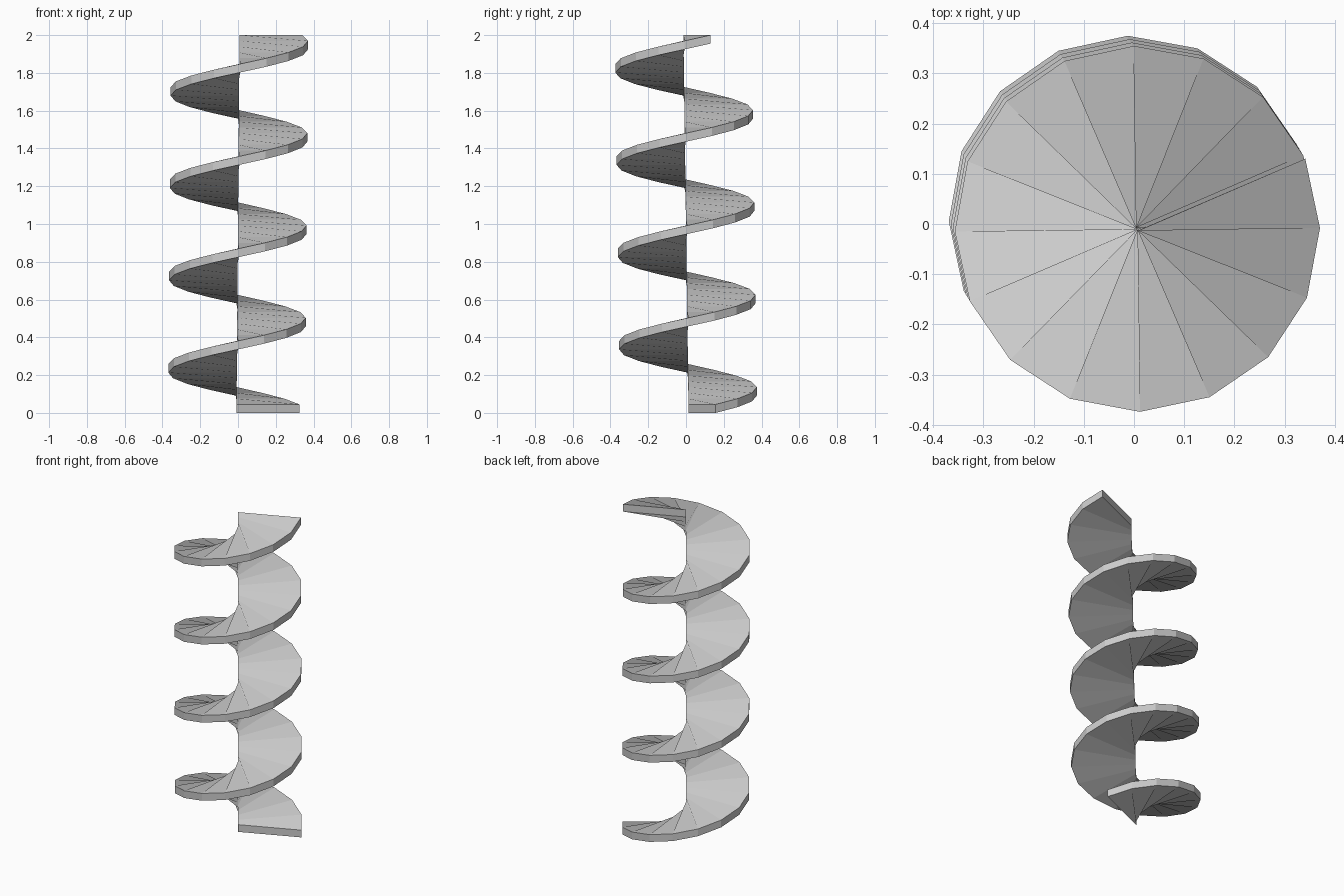
import bpy, bmesh, math
from mathutils import Vector

if "Cube" in bpy.data.objects:
    bpy.data.objects.remove(bpy.data.objects["Cube"])

TURNS, STEPS = 4, 16            # low-poly: 16 segments per turn
RADIUS, THICK = 0.363, 0.045
START = math.radians(23.3)
DRIFT = Vector((0.016, -0.027))  # slight lean of the axis, bottom to top
RISE = 2.0 - THICK

bm = bmesh.new()
n = TURNS * STEPS
rings = []

# rectangular blade section, swept upward around the axis
for i in range(n + 1):
    t = i / n
    a = START + 2 * math.pi * TURNS * t
    c = DRIFT * (t - 0.5)
    z = RISE * t
    rim = c + Vector((math.cos(a), math.sin(a))) * RADIUS
    rings.append([bm.verts.new((p.x, p.y, h)) for p, h in
                  ((c, z), (rim, z), (rim, z + THICK), (c, z + THICK))])

# blade underside, outer rim, upper side and core strip
for lo, hi in zip(rings, rings[1:]):
    for k in range(4):
        m = (k + 1) % 4
        bm.faces.new((lo[k], lo[m], hi[m], hi[k]))

# end caps
bm.faces.new(rings[0])
bm.faces.new(rings[-1])
bmesh.ops.recalc_face_normals(bm, faces=bm.faces)

mesh = bpy.data.meshes.new("spiral_blade")
bm.to_mesh(mesh)
bm.free()
bpy.context.collection.objects.link(bpy.data.objects.new("spiral_blade", mesh))
